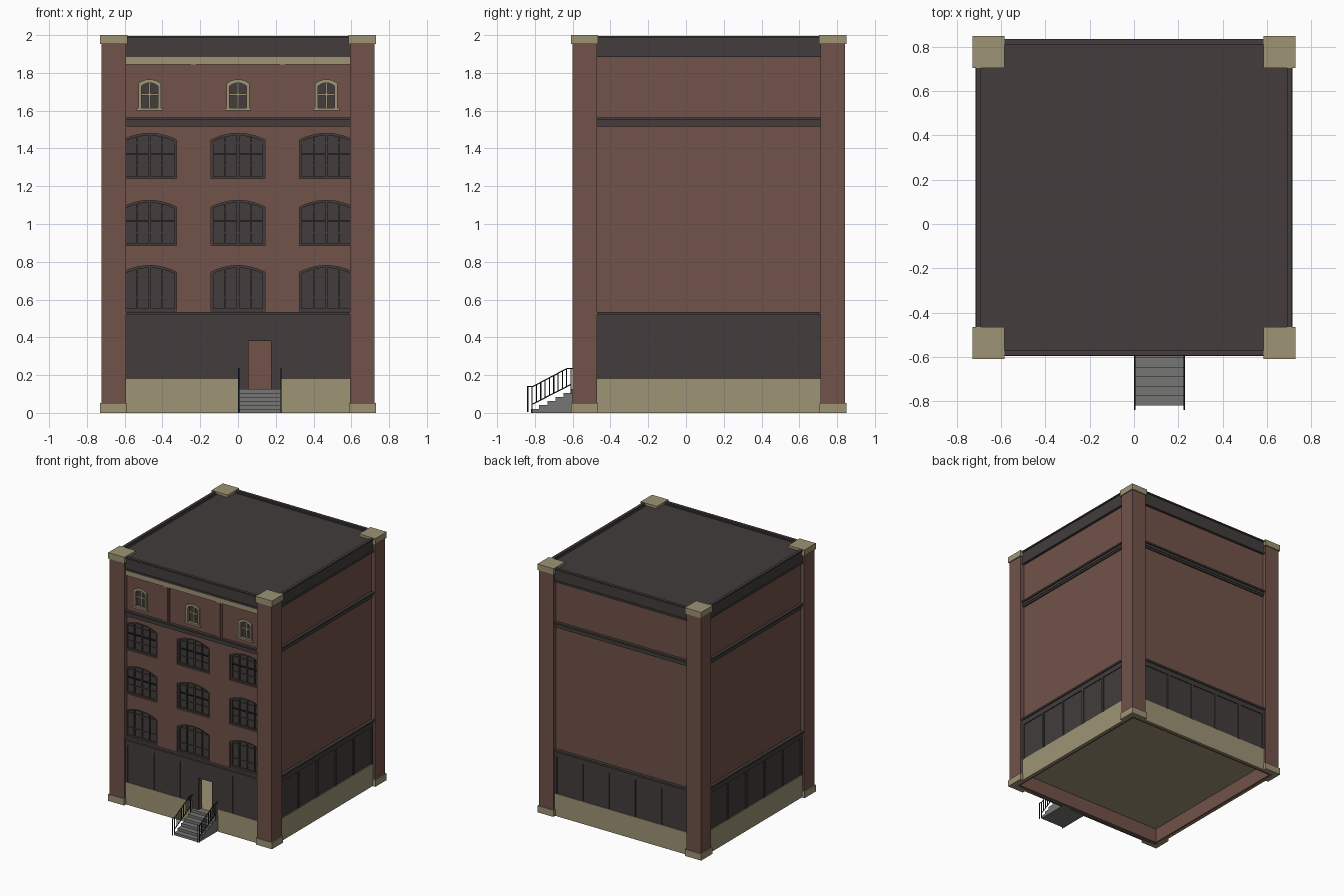
import bpy, bmesh

if "Cube" in bpy.data.objects:
    bpy.data.objects.remove(bpy.data.objects["Cube"])

C = 0.12  # building centre in y


def material(name, r, g, b):
    m = bpy.data.materials.new(name)
    m.diffuse_color = (r, g, b, 1)
    m.use_nodes = True
    m.node_tree.nodes["Principled BSDF"].inputs["Base Color"].default_value = m.diffuse_color
    return m


BRICK = material("red_brown_brick", 0.165, 0.084, 0.067)
STONE = material("tan_stone", 0.34, 0.295, 0.178)
DARK = material("charcoal_trim", 0.056, 0.046, 0.046)
GREY = material("grey_concrete", 0.18, 0.18, 0.175)
BLACK = material("black_iron", 0.015, 0.015, 0.015)


def prism(name, shapes, axis, a, b, mat):
    """Extrude shapes (each a list of loops: outline then holes) from a to b."""
    put = {"x": lambda u, v, w: (w, u, v),
           "y": lambda u, v, w: (u, w, v),
           "z": lambda u, v, w: (u, v, w)}[axis]
    bm = bmesh.new()
    for loops in shapes:
        rims = [[], []]
        for lp in loops:
            lo = [bm.verts.new(put(u, v, a)) for u, v in lp]
            hi = [bm.verts.new(put(u, v, b)) for u, v in lp]
            n = len(lp)
            for i in range(n):
                j = (i + 1) % n
                bm.faces.new((lo[i], lo[j], hi[j], hi[i]))
                rims[0].append(bm.edges.get((lo[i], lo[j])))
                rims[1].append(bm.edges.get((hi[i], hi[j])))
        for r in rims:
            bmesh.ops.triangle_fill(bm, edges=r, use_beauty=True)
    bmesh.ops.recalc_face_normals(bm, faces=bm.faces[:])
    me = bpy.data.meshes.new(name)
    bm.to_mesh(me)
    bm.free()
    me.materials.append(mat)
    ob = bpy.data.objects.new(name, me)
    bpy.context.collection.objects.link(ob)
    return ob


def rect(u0, u1, v0, v1):
    return [(u0, v0), (u1, v0), (u1, v1), (u0, v1)]


def square(h):
    return rect(-h, h, C - h, C + h)


def u_plan(o, i):
    """Plan of the back and two side walls, open at the front."""
    pts = [(-o, -i), (-o, o), (o, o), (o, -i), (i, -i), (i, i), (-i, i), (-i, -i)]
    return [(x, y + C) for x, y in pts]


def arch(cx, hw, z0, spring, peak, n=10):
    pts = [(cx - hw, z0), (cx + hw, z0)]
    for k in range(n + 1):
        t = 1 - 2 * k / n
        pts.append((cx + hw * t, spring + (peak - spring) * (1 - t * t)))
    return pts


def ring(name, h, z0, z1, mat, inner=0.68):
    prism(name, [[square(h), square(inner)]], "z", z0, z1, mat)


def front(h):
    return C - h


# Openings
COLS = (-0.468, 0.0, 0.468)
BIG = [(x, z) for z in (0.54, 0.885, 1.24) for x in COLS]
big = [arch(x, 0.143, z, z + 0.205, z + 0.24) for x, z in BIG]
small = [arch(x, 0.044, 1.615, 1.73, 1.747) for x in COLS]
door = rect(0.055, 0.175, 0.125, 0.38)

# Brick shell, floor and roof
prism("brick_walls", [[u_plan(0.69, 0.67)]], "z", 0, 1.97, BRICK)
prism("front_brick_wall", [[rect(-0.69, 0.69, 0, 1.97), door] + big + small],
      "y", front(0.69), front(0.66), BRICK)
prism("floor", [[square(0.668)]], "z", 0.115, 0.125, STONE)
prism("roof", [[square(0.695)]], "z", 1.96, 1.98, DARK)

# Large arched windows: glass, frames and glazing bars
prism("window_glass", [[arch(x, 0.148, z - 0.004, z + 0.21, z + 0.246)] for x, z in BIG],
      "y", front(0.668), front(0.66), DARK)
prism("window_frames", [[arch(x, 0.143, z, z + 0.205, z + 0.24),
                         arch(x, 0.131, z + 0.012, z + 0.197, z + 0.228)] for x, z in BIG],
      "y", front(0.68), front(0.667), DARK)
bars = []
for x, z in BIG:
    bars.append([rect(x - 0.007, x + 0.007, z + 0.01, z + 0.23)])
    for s in (-1, 1):
        bars.append([rect(x + s * 0.068 - 0.004, x + s * 0.068 + 0.004, z + 0.01, z + 0.218)])
prism("window_mullions", bars, "y", front(0.678), front(0.667), DARK)
prism("window_sash_bars",
      [[rect(x + s * 0.07 - 0.062, x + s * 0.07 + 0.062, z + 0.127, z + 0.134)]
       for x, z in BIG if z > 0.6 for s in (-1, 1)],
      "y", front(0.68), front(0.667), BLACK)
prism("window_rails", [[rect(x - 0.135, x + 0.135, z + h - 0.003, z + h + 0.003)]
                       for x, z in BIG for h in (0.07, 0.19)],
      "y", front(0.675), front(0.667), DARK)

# Small attic windows with stone surrounds
prism("attic_glass", [[rect(x - 0.05, x + 0.05, 1.61, 1.755)] for x in COLS],
      "y", front(0.672), front(0.665), DARK)
prism("attic_surrounds", [[arch(x, 0.06, 1.605, 1.745, 1.766),
                           arch(x, 0.044, 1.615, 1.73, 1.747)] for x in COLS],
      "y", front(0.70), front(0.685), STONE)
prism("attic_crossbars", [[rect(x - 0.006, x + 0.006, 1.615, 1.746)] for x in COLS]
      + [[rect(x - 0.044, x + 0.044, 1.68, 1.69)] for x in COLS],
      "y", front(0.685), front(0.671), STONE)
prism("attic_sills", [[rect(x - 0.07, x + 0.07, 1.60, 1.613)] for x in COLS],
      "y", front(0.706), front(0.685), STONE)

# Attic pilasters and stone frieze
prism("attic_pilasters", [[rect(s * 0.235 - 0.026, s * 0.235 + 0.026, 1.555, 1.85)]
                          for s in (-1, 1)], "y", front(0.697), front(0.685), BRICK)
prism("attic_pilaster_faces", [[rect(s * 0.235 - 0.013, s * 0.235 + 0.013, 1.555, 1.85)]
                               for s in (-1, 1)], "y", front(0.703), front(0.69), BRICK)
prism("stone_frieze", [[rect(-0.69, 0.69, 1.845, 1.89)]],
      "y", front(0.705), front(0.685), STONE)

# Stone plinth, with a gap for the steps
prism("plinth", [[u_plan(0.706, 0.685)]], "z", 0, 0.18, STONE)
prism("front_plinth", [[rect(-0.706, 0.0, 0, 0.18)], [rect(0.23, 0.706, 0, 0.18)]],
      "y", front(0.706), front(0.685), STONE)

# Ground floor panelling and its vertical strips
prism("panelling", [[u_plan(0.70, 0.685)]], "z", 0.17, 0.49, DARK)
prism("front_panelling", [[rect(-0.70, 0.70, 0.0, 0.49), door]],
      "y", front(0.70), front(0.685), DARK)
strips = [k * 0.2333 for k in (-2.5, -1.5, -0.5, 0.5, 1.5, 2.5)]
for label, y, skip in (("front", front(0.707), True), ("back", C + 0.695, False)):
    prism(label + "_strips", [[rect(s - 0.01, s + 0.01, 0.18, 0.485)] for i, s in
                              enumerate(strips) if not (skip and i == 3)],
          "y", y, y + 0.012, DARK)
for label, x in (("left", -0.707), ("right", 0.695)):
    prism(label + "_strips", [[rect(C + s - 0.01, C + s + 0.01, 0.18, 0.485)] for s in strips],
          "x", x, x + 0.012, DARK)

# Horizontal ledges and cornice on all sides
ring("shop_fascia", 0.707, 0.48, 0.52, DARK)
ring("shop_ledge", 0.716, 0.52, 0.535, DARK)
ring("string_course_low", 0.70, 1.515, 1.53, DARK)
ring("string_course", 0.704, 1.53, 1.55, DARK)
ring("string_course_ledge", 0.714, 1.55, 1.563, DARK)
ring("cornice_foot", 0.711, 1.885, 1.90, DARK)
ring("cornice", 0.706, 1.90, 1.985, DARK)
ring("cornice_lip", 0.715, 1.985, 1.996, DARK, 0.692)


# Corner piers wrapped around the walls
def corners(inner, outer, full=False):
    pts = rect(inner, outer, inner, outer) if full else [
        (inner, outer), (outer, outer), (outer, inner),
        (0.688, inner), (0.688, 0.688), (inner, 0.688)]
    return [[[(sx * x, sy * y + C) for x, y in pts]] for sx in (-1, 1) for sy in (-1, 1)]


prism("corner_piers", corners(0.592, 0.722), "z", 0.05, 1.96, BRICK)
prism("pier_bases", corners(0.587, 0.73), "z", 0, 0.053, STONE)
prism("pier_caps", corners(0.585, 0.73, True), "z", 1.952, 2.0, STONE)

# Entrance steps
profile = [(-0.566, 0), (-0.82, 0)]
for k in range(6):
    y = -0.82 + k * 0.043
    profile += [(y, 0.021 * (k + 1)), (y + 0.043 if k < 5 else -0.566, 0.021 * (k + 1))]
prism("entrance_steps", [[profile]], "x", 0.006, 0.226, GREY)


# Iron railings on both sides of the steps
def rail_z(y):
    return 0.14 + 0.095 * min(1, max(0, (y + 0.81) / 0.18))


for label, x in (("left", 0.004), ("right", 0.228)):
    cu = bpy.data.curves.new(label + "_railing", "CURVE")
    cu.dimensions = "3D"
    cu.bevel_depth = 0.0035
    cu.bevel_resolution = 1
    cu.use_fill_caps = True
    paths = [[(-0.841, 0.14), (-0.81, 0.14), (-0.63, 0.235), (-0.585, 0.235)],
             [(-0.815, 0.045), (-0.61, 0.15)],
             [(-0.815, 0), (-0.815, 0.14)], [(-0.609, 0.1), (-0.609, 0.235)],
             [(-0.838, 0.004), (-0.838, 0.14)]]
    for k in range(1, 9):
        y = -0.815 + k * 0.0229
        paths.append([(y, 0.045 + (y + 0.815) * 0.51), (y, rail_z(y))])
    for p in paths:
        sp = cu.splines.new("POLY")
        sp.points.add(len(p) - 1)
        for pt, (y, z) in zip(sp.points, p):
            pt.co = (x, y, z, 1)
    cu.materials.append(BLACK)
    bpy.context.collection.objects.link(bpy.data.objects.new(label + "_railing", cu))
